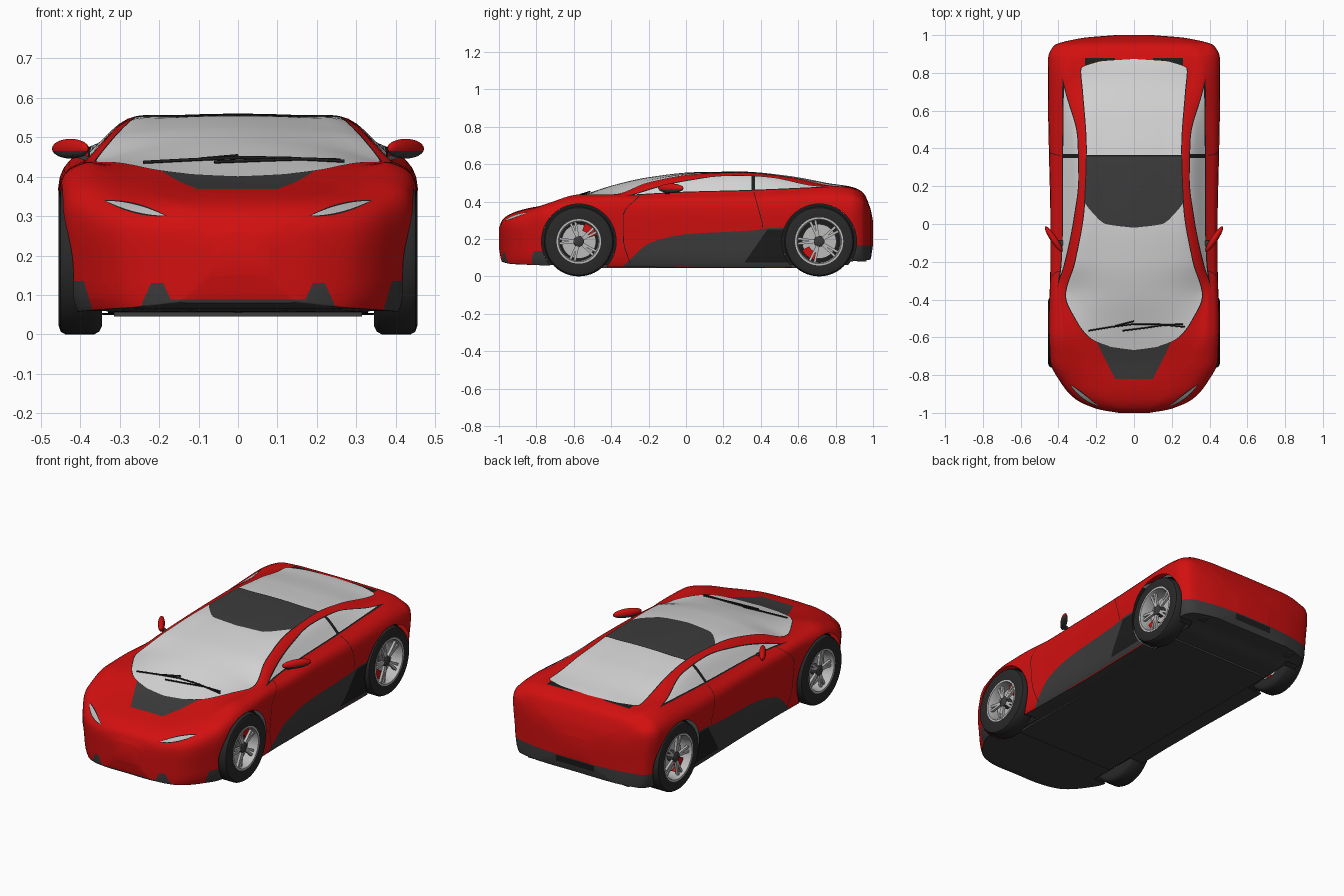
import bpy, bmesh, math
from mathutils import Vector, Matrix
from mathutils.bvhtree import BVHTree

if "Cube" in bpy.data.objects:
    bpy.data.objects.remove(bpy.data.objects["Cube"])

# Palette
PALETTE = {"red_paint": (.65, .005, .005), "pale_glass": (.68, .68, .68), "dark_grey_trim": (.045, .045, .045),
           "black_trim": (.012, .012, .012), "silver_metal": (.5, .5, .5), "tyre_rubber": (.022, .022, .022)}
RED, GLASS, DARK, BLACK, SILVER, RUBBER = range(6)
MATS = []
for label, rgb in PALETTE.items():
    m = bpy.data.materials.new(label)
    m.use_nodes = True
    m.diffuse_color = (*rgb, 1)
    m.node_tree.nodes["Principled BSDF"].inputs["Base Color"].default_value = (*rgb, 1)
    MATS.append(m)


def curve(*keys):
    """Smooth interpolation through (position, value) keys without overshoot."""
    xs, ys = zip(*keys)
    d = [(ys[i + 1] - ys[i]) / (xs[i + 1] - xs[i]) for i in range(len(xs) - 1)]
    m = [d[0]] + [2 * a * b / (a + b) if a * b > 0 else 0 for a, b in zip(d, d[1:])] + [d[-1]]

    def at(x):
        if x <= xs[0] or x >= xs[-1]:
            return ys[0] if x <= xs[0] else ys[-1]
        i = max(k for k in range(len(xs)) if xs[k] <= x)
        h = xs[i + 1] - xs[i]
        t = (x - xs[i]) / h
        s = t * t * (3 - 2 * t)
        return ys[i] * (1 - s) + ys[i + 1] * s + h * t * (1 - t) * (m[i] * (1 - t) - m[i + 1] * t)
    return at


def make(name, bm, mat=None, mirror=True, angle=40):
    """Turn a bmesh into a smooth object, mirrored across x."""
    me = bpy.data.meshes.new(name)
    bm.to_mesh(me)
    bm.free()
    for m in MATS if mat is None else [MATS[mat]]:
        me.materials.append(m)
    me.polygons.foreach_set("use_smooth", [True] * len(me.polygons))
    me.set_sharp_from_angle(angle=math.radians(angle))
    ob = bpy.data.objects.new(name, me)
    bpy.context.scene.collection.objects.link(ob)
    if mirror:
        ob.modifiers.new("Mirror", "MIRROR").merge_threshold = .0005
    return ob


def cut(faces, f):
    """Split faces along f = 0 and return the ones where f < 0."""
    on = set()
    for e in {e for fc in faces for e in fc.edges}:
        a, b = e.verts
        fa, fb = f(a.co), f(b.co)
        on.update(v for v, q in ((a, fa), (b, fb)) if abs(q) < 1e-4)
        if fa * fb < 0 and a not in on and b not in on:
            lo, hi = 0, 1
            for _ in range(14):
                mid = (lo + hi) / 2
                lo, hi = (mid, hi) if f(a.co.lerp(b.co, mid)) * fa > 0 else (lo, mid)
            on.add(bmesh.utils.edge_split(e, a, lo)[1])
    result = list(faces)
    for fc in faces:
        vs = [v for v in fc.verts if v in on]
        pairs = [(p, q) for i, p in enumerate(vs) for q in vs[i + 1:]
                 if not any(p in e.verts and q in e.verts for e in fc.edges)]
        if pairs:
            new = bmesh.utils.face_split(fc, *pairs[0])[0]
            if new:
                result.append(new)
    return [fc for fc in result if f(fc.calc_center_median()) < 0]


def region(bm, where, *fs):
    faces = [fc for fc in bm.faces if where(fc.calc_center_median())]
    for f in fs:
        faces = cut(faces, f)
    return faces


def paint(bm, mat, where, *fs):
    for fc in region(bm, where, *fs):
        fc.material_index = mat


# Body sections: y, half width, shoulder z, belt x, belt z, rail x, rail z, top z
ROWS = [(-1, .08, .22, .065, .245, .04, .255, .26), (-.98, .19, .25, .16, .285, .1, .3, .305),
        (-.925, .31, .275, .26, .315, .18, .335, .34), (-.84, .385, .3, .34, .345, .24, .36, .365),
        (-.73, .44, .34, .385, .39, .26, .39, .385), (-.57, .45, .385, .39, .435, .33, .43, .43),
        (-.38, .445, .39, .4, .435, .355, .44, .49), (-.2, .44, .385, .385, .44, .32, .5, .53),
        (.05, .44, .39, .38, .45, .285, .54, .557), (.3, .445, .39, .378, .458, .28, .547, .56),
        (.55, .45, .395, .378, .467, .285, .525, .537), (.77, .452, .4, .375, .477, .29, .485, .497),
        (.88, .45, .4, .37, .465, .29, .475, .48), (.945, .42, .385, .36, .425, .28, .445, .45),
        (.985, .27, .3, .22, .35, .16, .36, .365), (1, .1, .25, .08, .28, .05, .29, .295)]
COLS = [curve(*[(r[0], r[c]) for r in ROWS]) for c in range(1, 8)]
floor_z = curve((-1, .15), (-.985, .08), (-.92, .066), (-.5, .055), (.5, .05), (.8, .06), (.9, .085), (.985, .09), (1, .17))


def section(y, steps=5):
    w, zs, xb, zb, xr, zr, zt = [c(y) for c in COLS]
    z0 = floor_z(y)
    p = [(0, z0), (.8 * w, z0), (.94 * w, z0 + .012), (.985 * w, (z0 + zs) / 2), (w, zs), (xb, zb), (xr, zr),
         (.55 * xr, zr + .72 * (zt - zr)), (0, zt)]
    p = [Vector(q) for q in [(-p[1][0], p[1][1])] + p + [(-p[-2][0], p[-2][1])]]
    out = []
    for a, b, c, d in zip(p, p[1:], p[2:], p[3:]):
        for k in range(steps):
            t = k / steps
            s = t * t * (3 - 2 * t)
            out.append(b.lerp(c, s) + t * (1 - t) * ((1 - t) * (c - a) - t * (d - b)) / 2)
    out.append(p[-2])
    return [(max(q.x, 0), y, q.y) for q in out]


body = bmesh.new()
N = 110
rings = [[body.verts.new(q) for q in section(-math.cos(math.pi * i / N))] for i in range(N + 1)]
for r, q in zip(rings, rings[1:]):
    for j in range(len(r) - 1):
        body.faces.new((r[j], q[j], q[j + 1], r[j + 1]))
body.faces.new(rings[0])
body.faces.new(rings[-1][::-1])
body.normal_update()
for fc in body.faces:
    if fc.normal.z < -.6 and fc.calc_center_median().z < .13:
        fc.material_index = DARK
surface = BVHTree.FromBMesh(body)

# Wheel arches
AXLES = {"front": (-.573, .115, .35), "rear": (.712, .125, 3.6)}
HUB_Z, ARCH = .187, .2
for yc, _, _ in AXLES.values():
    hole = region(body, lambda c: c.x > .25 and abs(c.y - yc) < .3, lambda p: .33 - p.x,
                  lambda p: math.hypot(p.y - yc, p.z - HUB_Z) - ARCH)
    bmesh.ops.delete(body, geom=hole, context="FACES")

# Sill panel, side vent and door seams
sill = curve((-.33, .06), (-.19, .18), (0, .225), (.35, .245), (.48, .26), (.6, .26))
side = lambda c: c.x > .3 and -.4 < c.y < .6 and c.z > .05
paint(body, DARK, side, lambda p: p.z - sill(p.y), lambda p: -.33 - p.y)
paint(body, BLACK, side, lambda p: p.z - .25, lambda p: .33 + .7 * (p.z - .1) - p.y, lambda p: .075 - p.z)
seams = [curve((.07, -.3), (.2, -.335), (.33, -.335), (.43, -.25)), curve((.28, .41), (.46, .36))]
for g, low in zip(seams, (.07, .26)):
    paint(body, BLACK, side, lambda p: p.z - .45, lambda p: low - p.z,
          lambda p: p.y - g(p.z) - .002, lambda p: g(p.z) - p.y - .002)

# Bonnet panel and rear deck vents
bonnet = curve((-.82, .1), (-.66, .18), (-.58, .215))
paint(body, DARK, lambda c: c.z > .3 and -.9 < c.y < -.5, lambda p: p.x - bonnet(p.y),
      lambda p: -.82 - p.y, lambda p: p.y + .58)
paint(body, BLACK, lambda c: c.z > .4 and c.y > .7, lambda p: p.x - .26, lambda p: .1 - p.x,
      lambda p: p.y - .878, lambda p: .83 - p.y)

# Windscreen, roof panel and rear glass
glass = curve((-.67, -.02), (-.65, .12), (-.6, .235), (-.5, .31), (-.38, .36), (-.2, .31), (.1, .26),
              (.4, .25), (.7, .27), (.82, .28), (.86, .18), (.875, -.02))
roof_front = curve((0, -.02), (.15, 0), (.22, .06), (.26, .11))
top = lambda c: c.z > .37 and -.75 < c.y < .92 and c.x < .4
paint(body, BLACK, top, lambda p: p.x - glass(p.y) - .005)
paint(body, GLASS, top, lambda p: p.x - glass(p.y))
paint(body, DARK, top, lambda p: p.x - glass(p.y), lambda p: p.y - .36, lambda p: roof_front(p.x) - p.y)
paint(body, BLACK, top, lambda p: p.x - glass(p.y), lambda p: p.y - .364, lambda p: .358 - p.y)

# Side windows with the middle pillar
rail = curve((-.33, .41), (-.21, .37), (.03, .32), (.24, .295), (.45, .3), (.69, .362), (.78, .385))
belt = curve((-.3, .437), (0, .453), (.3, .461), (.75, .48))
flank = lambda c: c.x > .25 and c.z > .4 and -.33 < c.y < .8
for grow, mat in ((.005, BLACK), (0, GLASS)):
    paint(body, mat, flank, lambda p: rail(p.y) - grow - p.x, lambda p: belt(p.y) - grow - p.z)
paint(body, BLACK, flank, lambda p: rail(p.y) - p.x, lambda p: belt(p.y) - p.z,
      lambda p: p.y - .37, lambda p: .35 - p.y)

# Headlights
slant = lambda x: .32 + .25 * (x - .26)
for grow, mat in ((.004, BLACK), (0, SILVER)):
    thick = lambda x: (.009 + grow) * (1 - ((x - .26) / (.076 + grow)) ** 2)
    paint(body, mat, lambda c: c.y < -.7 and c.z > .22 and .12 < c.x < .4,
          lambda p: p.z - slant(p.x) - thick(p.x), lambda p: slant(p.x) - thick(p.x) - p.z)

# Front lip, intakes and corner trims
nose = lambda c: c.y < -.7 and c.z < .25
paint(body, DARK, nose, lambda p: p.z - .088, lambda p: p.x - .2)
paint(body, DARK, nose, lambda p: p.z - .13, lambda p: abs(p.x - .205) - .045 + .46 * (p.z - .065))
paint(body, DARK, nose, lambda p: p.z - .135, lambda p: .37 + .3 * (p.z - .065) - p.x)

# Rear bumper and plate recess
tail = lambda c: c.y > .8 and c.z < .3
paint(body, DARK, tail, lambda p: p.z - .165, lambda p: .86 - p.y)
paint(body, BLACK, tail, lambda p: p.x - .12, lambda p: p.z - .16, lambda p: .125 - p.z, lambda p: .9 - p.y)
make("body_shell", body)


def lathe(name, profile, y, mat, turn=math.tau, start=0, closed=True, floor=None):
    """Spin an (x, radius) profile about a wheel axle."""
    bm = bmesh.new()
    vs = [bm.verts.new((x, y + r * math.cos(start), HUB_Z + r * math.sin(start))) for x, r in profile]
    es = [bm.edges.new(e) for e in zip(vs, vs[1:] + vs[:1] if closed else vs[1:])]
    bmesh.ops.spin(bm, geom=vs + es, cent=(0, y, HUB_Z), axis=(1, 0, 0), angle=turn,
                   steps=max(10, int(turn * 9)))
    bmesh.ops.remove_doubles(bm, verts=bm.verts[:], dist=.0002)
    bmesh.ops.recalc_face_normals(bm, faces=bm.faces[:])
    if floor:
        bmesh.ops.bisect_plane(bm, geom=bm.verts[:] + bm.edges[:] + bm.faces[:], plane_co=(0, 0, floor),
                               plane_no=(0, 0, -1), clear_outer=True)
    make(name, bm, mat)


def box(bm, size, matrix):
    bmesh.ops.create_cube(bm, size=1, matrix=matrix @ Matrix.Diagonal((*size, 1)))


# Wheels, brakes and wheel wells
for end, (y, rim, caliper) in AXLES.items():
    lathe(end + "_tyres", [(.35, rim), (.345, .165), (.352, .18), (.365, HUB_Z), (.438, HUB_Z), (.45, .18),
                           (.455, .165), (.452, rim)], y, RUBBER)
    lathe(end + "_rims", [(.36, rim + .004), (.453, rim + .004), (.453, rim - .006), (.425, rim - .013),
                          (.36, rim - .01)], y, SILVER)
    lathe(end + "_brake_discs", [(.385, 0), (.385, .092), (.4, .092), (.4, 0)], y, SILVER, closed=False)
    lathe(end + "_hubs", [(.36, 0), (.36, .03), (.438, .028), (.443, .02), (.443, 0)], y, DARK, closed=False)
    lathe(end + "_calipers", [(.38, .06), (.38, .102), (.418, .102), (.418, .06)], y, RED, turn=.9, start=caliper)
    lathe(end + "_wheel_wells", [(.405, ARCH), (.33, ARCH), (.33, 0)], y, BLACK, closed=False, floor=.06)
    spokes = bmesh.new()
    for k in range(5):
        spin = Matrix.Translation((.43, y, HUB_Z)) @ Matrix.Rotation(math.tau * k / 5 + .3, 4, "X")
        for lean in (-.12, .12):
            box(spokes, (.014, .013, rim - .02), spin @ Matrix.Rotation(lean, 4, "X")
                @ Matrix.Translation((0, 0, rim / 2 + .004)))
    make(end + "_spokes", spokes, SILVER, angle=30)

# Floor tray and rear bumper fins
tray = bmesh.new()
box(tray, (.63, 1.3, .03), Matrix.Translation((0, .07, .06)))
make("floor_tray", tray, DARK, mirror=False, angle=30)
fins = bmesh.new()
box(fins, (.035, .05, .05), Matrix.Translation((.3, .94, .105)))
make("rear_fins", fins, DARK, angle=30)

# Door mirrors: red cap over a dark base, on a stalk
cap = bmesh.new()
bmesh.ops.create_uvsphere(cap, u_segments=24, v_segments=14, radius=1,
                          matrix=Matrix.Translation((.425, -.08, .471)) @ Matrix.Rotation(.98, 4, "Z")
                          @ Matrix.Diagonal((.08, .018, .025, 1)))
paint(cap, DARK, lambda c: True, lambda p: p.z - .465)
make("door_mirrors", cap)
stalk = bmesh.new()
box(stalk, (.05, .025, .012), Matrix.Translation((.395, -.1, .45)) @ Matrix.Rotation(-.3, 4, "Y"))
make("mirror_stalks", stalk, DARK, angle=30)

# Wipers laid on the windscreen
blades = [[(-.24, -.565), (-.12, -.545), (0, -.53), (.12, -.53), (.27, -.545)],
          [(-.06, -.565), (.06, -.55), (.16, -.535), (.26, -.53)], [(-.1, -.54), (0, -.515)]]
wire = bpy.data.curves.new("wipers", "CURVE")
wire.dimensions = "3D"
wire.bevel_depth = .004
wire.materials.append(MATS[BLACK])
for blade in blades:
    sp = wire.splines.new("POLY")
    sp.points.add(len(blade) - 1)
    for pt, (x, y) in zip(sp.points, blade):
        hit = surface.ray_cast(Vector((abs(x) + .0001, y, 2)), Vector((0, 0, -1)))[0]
        pt.co = (x, y, hit.z + .006, 1)
bpy.context.scene.collection.objects.link(bpy.data.objects.new("wipers", wire))
